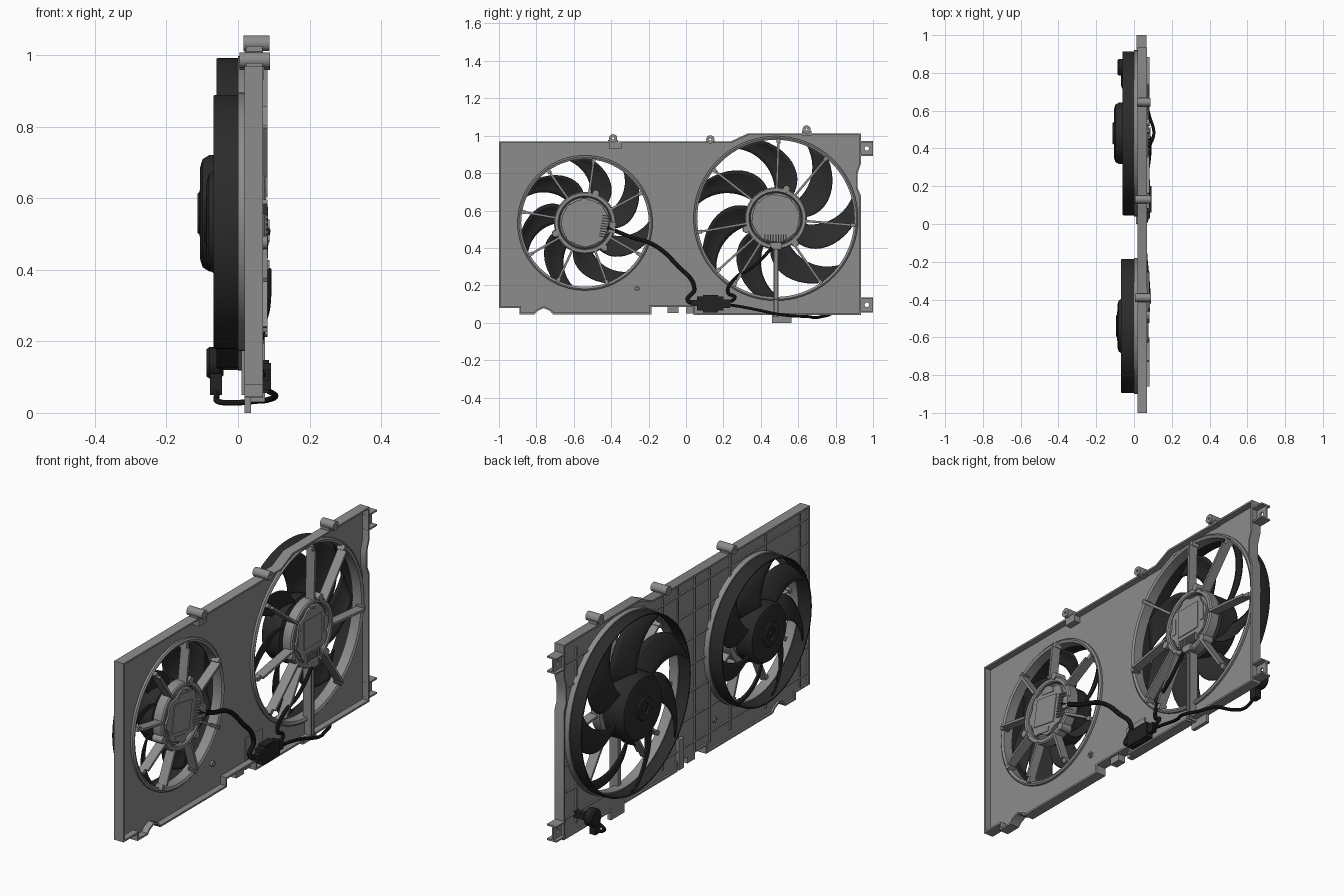
import bpy, bmesh, math
from mathutils import Matrix, Vector

if "Cube" in bpy.data.objects:
    bpy.data.objects.remove(bpy.data.objects["Cube"])

def material(name, r, g, b):
    m = bpy.data.materials.new(name)
    m.diffuse_color = (r, g, b, 1)
    m.use_nodes = True
    m.node_tree.nodes["Principled BSDF"].inputs["Base Color"].default_value = m.diffuse_color
    return m

GREY = material("shroud grey", .265, .265, .265)
BLACK = material("fan black", .024, .024, .024)
RUBBER = material("cable black", .016, .016, .016)
# local (x, y, z) -> world (y, z, x)
TURN = Matrix(((0, 0, 1, 0), (1, 0, 0, 0), (0, 1, 0, 0), (0, 0, 0, 1)))

def add_object(name, mesh, mat):
    mesh.materials.clear()
    mesh.materials.append(mat)
    ob = bpy.data.objects.new(name, mesh)
    bpy.context.collection.objects.link(ob)
    return ob

def finish(bm, name, mat):
    bmesh.ops.recalc_face_normals(bm, faces=bm.faces)
    mesh = bpy.data.meshes.new(name)
    bm.to_mesh(mesh)
    bm.free()
    return add_object(name, mesh, mat)

def curve_mesh(cu, name, mat):
    tmp = bpy.data.objects.new("tmp", cu)
    bpy.context.collection.objects.link(tmp)
    dg = bpy.context.evaluated_depsgraph_get()
    mesh = bpy.data.meshes.new_from_object(tmp.evaluated_get(dg))
    bpy.data.objects.remove(tmp)
    return add_object(name, mesh, mat)

def plate(name, loops, x0, x1, mat):
    """Flat outline(s) in y,z with holes, thick from x0 to x1."""
    cu = bpy.data.curves.new(name, 'CURVE')
    cu.dimensions, cu.fill_mode, cu.extrude = '2D', 'BOTH', (x1 - x0) / 2
    for lp in loops:
        s = cu.splines.new('POLY')
        s.points.add(len(lp) - 1)
        for p, (y, z) in zip(s.points, lp):
            p.co = (y, z, 0, 1)
        s.use_cyclic_u = True
    ob = curve_mesh(cu, name, mat)
    ob.data.transform(Matrix.Translation(((x0 + x1) / 2, 0, 0)) @ TURN)
    return ob

def circle(c, r, n=72):
    return [(c[0] + r * math.cos(2 * math.pi * i / n), c[1] + r * math.sin(2 * math.pi * i / n)) for i in range(n)]

def inset(lp, d):
    out = []
    for i, p in enumerate(lp):
        a, p, b = Vector(lp[i - 1]), Vector(p), Vector(lp[(i + 1) % len(lp)])
        u, v = (p - a).normalized(), (b - p).normalized()
        n1, n2 = Vector((-u.y, u.x)), Vector((-v.y, v.x))
        out.append(tuple(p + (n1 + n2) * d / (1 + n1.dot(n2))))
    return out

def box(bm, x, y, z, rot=None):
    """Box from (min, max) pairs, optionally moved by a matrix."""
    m = Matrix.Translation((sum(x) / 2, sum(y) / 2, sum(z) / 2)) @ Matrix.Diagonal((x[1] - x[0], y[1] - y[0], z[1] - z[0], 1))
    bmesh.ops.create_cube(bm, size=1, matrix=(rot @ m) if rot else m)

def lathe(name, c, profile, mat, closed=True, n=72):
    """Spin (radius, x) points round the x axis through c."""
    bm = bmesh.new()
    rows = [[bm.verts.new((x, c[0] + r * math.cos(2 * math.pi * i / n), c[1] + r * math.sin(2 * math.pi * i / n)))
             for i in range(n)] for r, x in profile]
    for k in range(len(rows) if closed else len(rows) - 1):
        a, b = rows[k], rows[(k + 1) % len(rows)]
        for i in range(n):
            j = (i + 1) % n
            bm.faces.new((a[i], a[j], b[j], b[i]))
    bmesh.ops.remove_doubles(bm, verts=bm.verts, dist=1e-5)
    return finish(bm, name, mat)

def tube(name, pts, r, mat=RUBBER):
    cu = bpy.data.curves.new(name, 'CURVE')
    cu.dimensions, cu.bevel_depth, cu.bevel_resolution, cu.use_fill_caps = '3D', r, 3, True
    s = cu.splines.new('BEZIER')
    s.bezier_points.add(len(pts) - 1)
    for b, p in zip(s.bezier_points, pts):
        b.co = p
        b.handle_left_type = b.handle_right_type = 'AUTO'
    return curve_mesh(cu, name, mat)

def around(c, deg):
    return Matrix.Translation((0, c[0], c[1])) @ Matrix.Rotation(math.radians(deg), 4, 'X')

# centre, ring radius, drum rear, hub rear, hub radius, blade start, spoke angles, motor turn
FANS = {
    "left": ((-.54, .534), .355, -.068, -.092, .147, 59, (82, 125, 170, 210, 245, 290, 330, 28), 80),
    "right": ((.48, .558), .434, -.06, -.11, .163, 73, (88, 50, -5, -55, -122, -138, 190, 142), 0),
}

# shroud panel, recessed inside its rim
outline = [(-1, .08), (-.89, .08), (-.89, .045), (-.81, .045), (-.79, .065), (-.76, .078), (-.73, .065), (-.71, .045),
           (-.185, .045), (-.185, .085), (.04, .085), (.04, .042), (.935, .042), (.935, .68), (.918, .72), (.918, .80),
           (.935, .85), (.935, 1.012), (.33, 1.012), (.24, .97), (-1, .97)]
holes = [circle(f[0], f[1] - .004) for f in FANS.values()]
plate("shroud_panel", [outline] + holes, .027, .039, GREY)
plate("shroud_rim", [outline, inset(outline, .009)], .018, .07, GREY)

# rear stiffening ribs, cut short where they meet the fan rings
def free_spans(lo, hi, at, axis):
    spans, start = [], lo
    for c, R, *_ in FANS.values():
        d = at - c[1 - axis]
        if abs(d) < R:
            h = math.sqrt(R * R - d * d)
            spans.append((start, c[axis] - h))
            start = c[axis] + h
    return [s for s in spans + [(start, hi)] if s[1] - s[0] > .01]

bm = bmesh.new()
for z in (.14, .27, .40, .53, .66, .79, .91):
    for s in free_spans(-.99, .91, z, 0):
        box(bm, (.019, .028), s, (z - .004, z + .004))
for y in (-.93, -.66, -.38, -.22, -.1, .03, .15, .3, .83):
    for s in free_spans(.09, .965, y, 1):
        box(bm, (.019, .028), (y - .004, y + .004), s)
finish(bm, "rear_ribs", GREY)

# fans, guards and motors
for side, (c, R, rear, hub_x, hub_r, start, spokes, turn) in FANS.items():
    lathe(side + "_shroud_ring", c, [(R - .014, 0), (R + .006, 0), (R + .006, .05), (R - .002, .056), (R - .014, .05)], GREY)
    lathe(side + "_fan_drum", c, [(R - .008, rear), (R - .002, rear), (R, rear + .005), (R, .012), (R - .008, .012)], BLACK)
    lathe(side + "_fan_hub", c, [(0, hub_x - .003), (.013, hub_x - .003), (.014, hub_x + .004), (.028, hub_x + .004), (.03, hub_x - .003),
          (.055, hub_x - .003), (.06, hub_x + .003), (hub_r - .035, hub_x + .004), (hub_r - .012, hub_x + .011), (hub_r, hub_x + .03),
          (hub_r, .005), (hub_r - .02, .012), (0, .012)], BLACK, False)
    # swept blades, leading edge tipped towards the panel
    bm = bmesh.new()
    for k in range(7):
        nu, nv, grid = 12, 6, []
        for i in range(nu + 1):
            u = i / nu
            r = hub_r - .01 + u * (R - hub_r + .004)
            width = (.1 + .04 * math.sin(math.pi * u) + .03 * u) * (R / .43) ** .7 / r
            row = []
            for j in range(nv + 1):
                v = j / nv - .5
                a = math.radians(start + k * 360 / 7) + .65 * u ** 1.6 + v * width
                x = -.026 - v * (.066 - .02 * u) - .008 * (1 - 4 * v * v)
                row.append(bm.verts.new((x, c[0] + r * math.cos(a), c[1] + r * math.sin(a))))
            grid.append(row)
        for i in range(nu):
            for j in range(nv):
                bm.faces.new((grid[i][j], grid[i + 1][j], grid[i + 1][j + 1], grid[i][j + 1]))
    blades = finish(bm, side + "_fan_blades", BLACK)
    sol = blades.modifiers.new("thickness", 'SOLIDIFY')
    sol.thickness, sol.offset = .006, 0
    # guard spokes, hub ring and screw lugs
    bm = bmesh.new()
    for a in spokes:
        m = around(c, a)
        box(bm, (.035, .082), (.155, R - .03), (-.006, .006), m)
        box(bm, (.03, .068), (R - .032, R - .006), (-.01, .01), m)
    for a in (70, -52, 200):
        bmesh.ops.create_cone(bm, cap_ends=True, segments=16, radius1=.02, radius2=.018, depth=.055,
            matrix=around(c, a) @ Matrix.Translation((.055, .168, 0)) @ Matrix.Rotation(math.pi / 2, 4, 'Y'))
    finish(bm, side + "_guard_spokes", GREY)
    lathe(side + "_guard_hub_ring", c, [(.139, .025), (.166, .025), (.166, .07), (.160, .076), (.144, .076), (.139, .07)], GREY)
    lathe(side + "_motor_body", c, [(0, .01), (.136, .01), (.136, .058), (.125, .066), (0, .066)], GREY, False)
    cover = [(c[0] + r * math.cos(t), c[1] + r * math.sin(t)) for i in range(32)
             for r, t in [((.13, .13, .118, .118)[i % 4], math.radians(turn) + (i + .5) * math.pi / 16)]]
    plate(side + "_motor_cover", [cover], .06, .074, GREY)
    bm = bmesh.new()
    m = around(c, turn)
    for k in range(9):
        y = -.056 + k * .014
        box(bm, (.07, .084), (y - .003, y + .003), (-.125, -.085), m)
    box(bm, (.07, .078), (-.07, .07), (-.06, .08), m)
    for s in (-1, 1):
        box(bm, (.07, .077), (s * .1 - .012, s * .1 + .012), (-.03, .05), m)
    box(bm, (.05, .088), (-.03, .03), (-.165, -.13), m)
    finish(bm, side + "_motor_fins", GREY)

# lower strut with foot, bottom tab and small panel plates
bm = bmesh.new()
box(bm, (.03, .075), (.468, .474), (.03, .41))
box(bm, (.03, .075), (.488, .494), (.03, .41))
box(bm, (.03, .055), (.468, .494), (.03, .41))
box(bm, (.018, .036), (.46, .565), (0, .06))
box(bm, (.02, .06), (-.1, -.04), (.052, .09))
box(bm, (.01, .04), (.0, .04), (.05, .2))
box(bm, (.035, .045), (.0, .13), (.1, .21))
box(bm, (.03, .072), (-.41, -.345), (.93, .968))
finish(bm, "strut_foot_and_tabs", GREY)
lathe("panel_boss", (-.262, .183), [(.006, .02), (.014, .02), (.014, .05), (.006, .05)], GREY, n=20)

# top mounting bushes
for i, (y, z, x0, x1, base) in enumerate(((-.39, .986, .004, .09, .96), (.13, .98, .004, .09, .96), (.645, 1.033, .015, .088, 1.0))):
    lathe(f"top_bush_{i+1}", (y, z), [(.006, x0), (.022, x0), (.022, x1), (.006, x1)], GREY, n=28)
    bm = bmesh.new()
    box(bm, (.022, .068), (y - .026, y + .026), (base, z - .008))
    finish(bm, f"top_bush_base_{i+1}", GREY)

# side mounting brackets
for i, z in enumerate((.932, .096)):
    h = .036
    sq = [(.925, z - h), (1, z - h), (1, z + h), (.925, z + h)]
    plate(f"side_bracket_{i+1}", [sq, circle((.967, z), .012, 20)], .03, .038, GREY)
    bm = bmesh.new()
    for s in (-1, 1):
        box(bm, (.014, .066), (.925, 1), (z + s * h - .004, z + s * h + .004))
    finish(bm, f"side_bracket_walls_{i+1}", GREY)

# wiring and connectors
tube("left_motor_cable", [(.08, -.42, .51), (.072, -.3, .46), (.06, -.17, .415), (.055, -.05, .31), (.055, .045, .18),
                          (.06, .01, .12), (.075, .07, .108)], .011)
tube("right_motor_cable", [(.085, .46, .4), (.082, .36, .3), (.068, .26, .235), (.06, .225, .16), (.065, .26, .135), (.075, .19, .11)], .009)
tube("supply_cable", [(.075, .2, .1), (.075, .3, .085), (.08, .4, .065), (.105, .48, .048), (.085, .56, .037), (.05, .65, .033),
                      (-.02, .69, .028), (-.055, .72, .032), (-.06, .78, .05), (-.06, .81, .08)], .008)
bm = bmesh.new()
box(bm, (.055, .092), (.06, .2), (.065, .14))
box(bm, (.05, .086), (.09, .17), (.056, .148))
box(bm, (.06, .086), (.19, .235), (.08, .125))
box(bm, (.06, .086), (.03, .07), (.09, .122))
finish(bm, "front_connector", RUBBER)
lathe("rear_connector_socket", (.83, .14), [(0, -.088), (.038, -.088), (.044, -.08), (.044, -.05), (.034, -.04), (0, -.04)], RUBBER, False, 28)
bm = bmesh.new()
box(bm, (-.078, -.045), (.785, .825), (.05, .11))
box(bm, (-.05, .027), (.815, .845), (.12, .15))
finish(bm, "rear_connector", RUBBER)

# smooth round surfaces, keep hard edges
bpy.ops.object.select_all(action='SELECT')
bpy.context.view_layer.objects.active = bpy.context.selected_objects[0]
bpy.ops.object.shade_smooth_by_angle(angle=math.radians(30))
